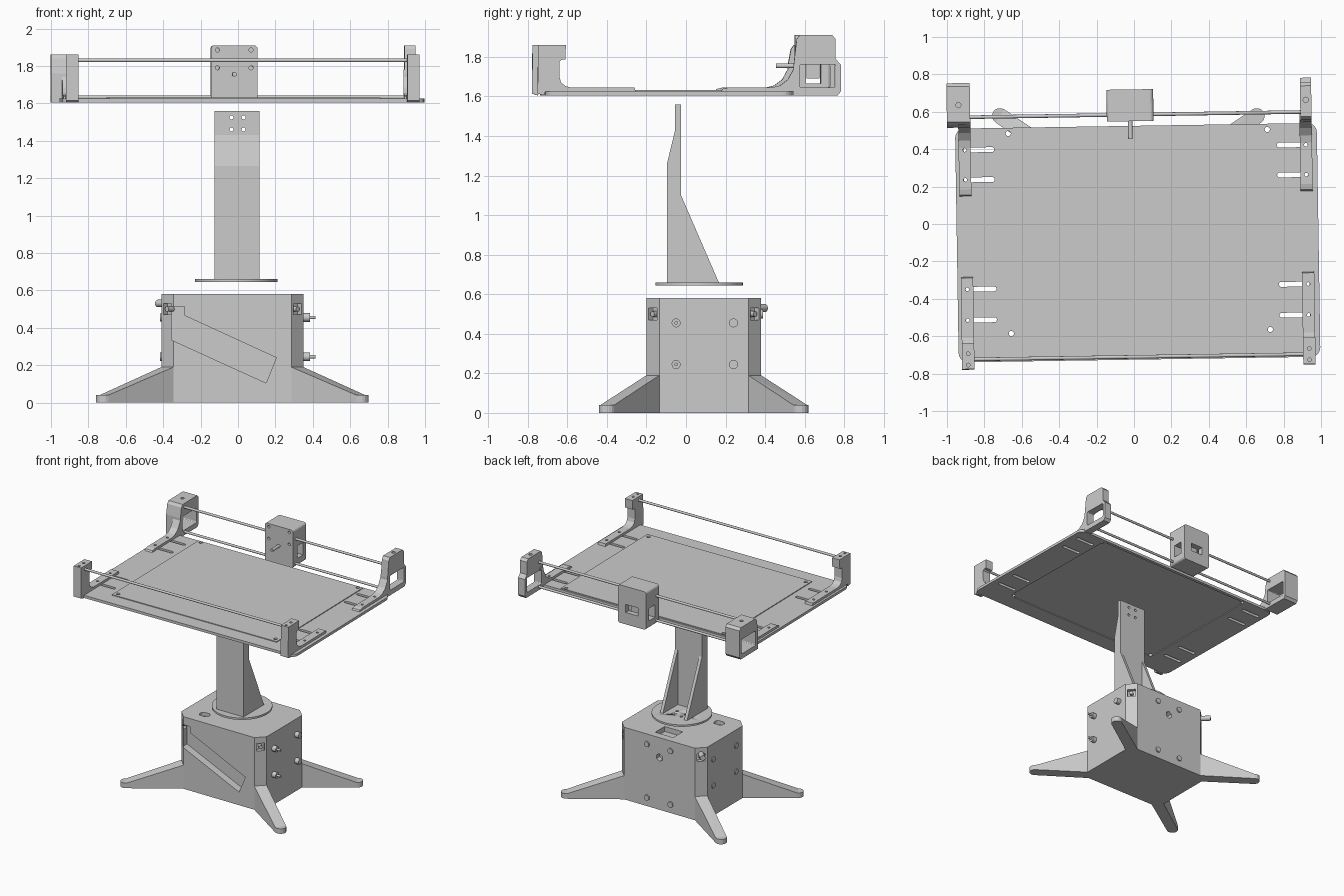
import bpy, bmesh, math
from mathutils import Matrix, Vector

if "Cube" in bpy.data.objects:
    bpy.data.objects.remove(bpy.data.objects["Cube"])

C = bpy.context.scene.collection


def finish(name, bm):
    bmesh.ops.recalc_face_normals(bm, faces=bm.faces)
    me = bpy.data.meshes.new(name)
    bm.to_mesh(me)
    bm.free()
    ob = bpy.data.objects.new(name, me)
    C.objects.link(ob)
    return ob


def prism(name, pts, a, b, axis='Z'):
    """Extrude a 2D outline from a to b along an axis (X: pts=(y,z), Y: (x,z), Z: (x,y))."""
    put = {'X': lambda p, t: (t, p[0], p[1]), 'Y': lambda p, t: (p[0], t, p[1]),
           'Z': lambda p, t: (p[0], p[1], t)}[axis]
    bm = bmesh.new()
    lo = [bm.verts.new(put(p, a)) for p in pts]
    hi = [bm.verts.new(put(p, b)) for p in pts]
    n = len(pts)
    bm.faces.new(lo)
    bm.faces.new(hi)
    for i in range(n):
        bm.faces.new((lo[i], lo[(i + 1) % n], hi[(i + 1) % n], hi[i]))
    return finish(name, bm)


def rrect(x0, x1, y0, y1, r, n=5):
    out = []
    for k, (cx, cy) in enumerate(((x1 - r, y1 - r), (x0 + r, y1 - r), (x0 + r, y0 + r), (x1 - r, y0 + r))):
        for i in range(n + 1):
            t = math.pi / 2 * (k + i / n)
            out.append((cx + r * math.cos(t), cy + r * math.sin(t)))
    return out


def box(name, x0, x1, y0, y1, z0, z1):
    return prism(name, [(x0, y0), (x1, y0), (x1, y1), (x0, y1)], z0, z1)


def rod(name, p, q, r, n=20):
    p, q = Vector(p), Vector(q)
    m = Matrix.Translation((p + q) / 2) @ (q - p).to_track_quat('Z', 'Y').to_matrix().to_4x4()
    bm = bmesh.new()
    bmesh.ops.create_cone(bm, cap_ends=True, segments=n, radius1=r, radius2=r, depth=(q - p).length, matrix=m)
    ob = finish(name, bm)
    for f in ob.data.polygons:
        f.use_smooth = len(f.vertices) == 4
    ob.data.set_sharp_from_angle(angle=math.radians(40))
    return ob


def boolean(ob, others, op='DIFFERENCE'):
    for c in others:
        m = ob.modifiers.new('b', 'BOOLEAN')
        m.operation, m.object, m.solver = op, c, 'EXACT'
        bpy.context.view_layer.update()
        me = bpy.data.meshes.new_from_object(ob.evaluated_get(bpy.context.evaluated_depsgraph_get()))
        ob.modifiers.clear()
        ob.data = me
        bpy.data.objects.remove(c)
    return ob


# ---------- base housing: chamfered box with slanted front recess ----------
BX, BY, HX, HY, CH = -0.03, 0.09, 0.38, 0.29, 0.065
outline = [(HX, CH - HY), (HX, HY - CH), (HX - CH, HY), (CH - HX, HY),
           (-HX, HY - CH), (-HX, CH - HY), (CH - HX, -HY), (HX - CH, -HY)]
base = prism("base_housing", [(BX + x, BY + y) for x, y in outline], 0, 0.58)
ramp = [(-0.355, 0.515), (-0.285, 0.515), (-0.285, 0.465), (0.205, 0.24), (0.15, 0.105), (-0.355, 0.335)]
cuts = [prism("cut", ramp, -0.3, -0.14, 'Y'),
        prism("cut", rrect(-0.28, -0.20, -0.11, -0.05, 0.025), 0.55, 0.7),
        box("cut", -0.11, 0.05, 0.2, 0.32, 0.54, 0.7),
        rod("cut", (-0.03, 0.34, 0.42), (-0.03, 0.5, 0.42), 0.03, 6)]
CORNERS = [(sx, sy) for sx in (-1, 1) for sy in (-1, 1)]
for sx, sy in CORNERS:  # pockets near the top of each chamfered corner
    a = Vector((BX + sx * (HX - CH / 2), BY + sy * (HY - CH / 2), 0))
    d = Vector((sx, sy, 0)).normalized()
    t = Vector((-d.y, d.x, 0))
    q = [a + d * u + t * v for u, v in ((-0.03, -0.03), (0.05, -0.03), (0.05, 0.03), (-0.03, 0.03))]
    cuts.append(prism("cut", [(p.x, p.y) for p in q], 0.47, 0.53))
boolean(base, cuts)

# ---------- four splayed feet ----------
for i, (sx, sy) in enumerate(CORNERS):
    bm = bmesh.new()
    d = Vector((0.37, 0.25)).normalized()
    t = Vector((-d.y, d.x))
    tip = Vector((0.72, 0.51)) - d * 0.04
    arc = [tip + d * 0.042 * math.sin(k) - t * 0.042 * math.cos(k)
           for k in [math.pi * j / 8 for j in range(9)]]
    plan = [((0.30, 0.20), 0.215), ((HX, HY - CH), 0.19)] + [(p, 0.04) for p in arc] + [((HX - CH, HY), 0.19)]
    rings = []
    for top in (0, 1):
        rings.append([bm.verts.new((BX + sx * p[0], BY + sy * p[1], h * top)) for p, h in plan])
    n = len(plan)
    bm.faces.new(rings[0])
    bmesh.ops.triangulate(bm, faces=[bm.faces.new(rings[1])])
    for k in range(n):
        bm.faces.new((rings[0][k], rings[0][(k + 1) % n], rings[1][(k + 1) % n], rings[1][k]))
    finish(f"foot_{i}", bm)

# ---------- screws on the housing ----------
for y in (-0.05, 0.24):
    for z in (0.245, 0.455):
        rod("right_nut", (0.34, y, z), (0.385, y, z), 0.023, 12)
        if y < 0:
            rod("right_pin", (0.34, y, z), (0.415, y, z), 0.009, 12)
        rod("left_screw", (-0.40, y, z), (-0.418, y, z), 0.022)
for x in (-0.13, 0.08):
    for z in (0.07, 0.5):
        rod("back_screw", (x, 0.37, z), (x, 0.39, z), 0.022)
rod("corner_screw", (-0.35, 0.32, 0.53), (-0.43, 0.40, 0.53), 0.02)
for sx, sy in CORNERS:
    x, y = BX + sx * 0.32, BY + sy * 0.23
    rod("pocket_screw", (x, y, 0.50), (x + sx * 0.03, y + sy * 0.03, 0.50), 0.014, 12)

# ---------- column with round flange and rear gussets ----------
flange = rod("column_flange", (-0.01, 0.066, 0.645), (-0.01, 0.066, 0.66), 0.221, 64)
boolean(flange, [rod("cut", (x, y, 0.6), (x, y, 0.7), 0.011, 12) for x in (-0.05, 0.03) for y in (0.07, 0.13)])
col = prism("column", [(-0.095, 0.655), (-0.025, 0.655), (-0.025, 1.56), (-0.055, 1.56),
                       (-0.055, 1.43), (-0.095, 1.265)], -0.125, 0.115, 'X')
boolean(col, [rod("cut", (x, -0.2, z), (x, 0.1, z), 0.011, 12) for x in (-0.035, 0.03) for z in (1.46, 1.525)])
for x in (-0.125, 0.09):
    prism("column_gusset", [(-0.05, 0.655), (0.168, 0.655), (-0.025, 1.1), (-0.05, 1.1)], x, x + 0.025, 'X')

# ---------- tray assembly (turned slightly about z at the end) ----------
SLOTS = (0.41, 0.25, -0.335, -0.5)
MX = 0.016  # middle between left and right brackets
tray = prism("tray_plate", rrect(-0.947, 0.987, -0.725, 0.525, 0.05), 1.605, 1.626)
cuts = [prism("cut", rrect(-0.68, 0.745, -0.59, 0.50, 0.05), 1.5, 1.611)]
for y in SLOTS:
    for s in (-1, 1):
        a, b = sorted((MX + s * 0.755, MX + s * 0.92))
        cuts.append(prism("cut", rrect(a, b, y - 0.013, y + 0.013, 0.0129), 1.5, 1.7))
holes = [(x, y) for x in (-0.663, 0.722) for y in (-0.575, 0.495)]
cuts += [rod("cut", (x, y, 1.5), (x, y, 1.7), 0.014, 16) for x, y in holes]
boolean(tray, cuts)
sheet = box("tray_sheet", -0.695, 0.755, -0.61, 0.515, 1.626, 1.632)
boolean(sheet, [rod("cut", (x, y, 1.5), (x, y, 1.7), 0.014, 16) for x, y in holes])
group = [tray, sheet]

# front rod brackets
front = [(-0.762, 1.86), (-0.765, 1.615), (-0.735, 1.605), (-0.725, 1.626), (-0.27, 1.626), (-0.275, 1.645),
         (-0.595, 1.645), (-0.625, 1.652), (-0.647, 1.672), (-0.655, 1.70), (-0.655, 1.775),
         (-0.645, 1.785), (-0.625, 1.787), (-0.622, 1.86)]
for side, s in (("left", -1), ("right", 1)):
    x = MX + s * 0.912
    ob = prism(side + "_front_bracket", front, x - 0.033, x + 0.033, 'X')
    pts = [(x, y, 1.6) for y in SLOTS[2:]] + [(x, -0.68, 1.83), (x, -0.74, 1.83)]
    boolean(ob, [rod("cut", p, (p[0], p[1], p[2] + 0.1), 0.01, 12) for p in pts])
    group.append(ob)


# rear brackets: foot plus windowed body
def rear(name, fx0, fx1, x0, x1, top, upper):
    foot = prism(name, [(0.163, 1.626), (0.58, 1.626), (0.58, 1.78), (0.54, 1.78), (0.53, 1.74), (0.50, 1.685),
                        (0.46, 1.655), (0.42, 1.645), (0.20, 1.645), (0.17, 1.638)], fx0, fx1, 'X')
    body = prism("body", [(0.53, 1.605), (0.752, 1.605), (0.768, 1.625)] + upper +
                 [(0.56, top), (0.545, top - 0.02), (0.53, 1.76)], x0, x1, 'X')
    boolean(body, [prism("cut", rrect(0.56, 0.742, 1.645, 1.762, 0.01), -2, 2, 'X')] +
            [rod("cut", (xx, 0.65, top - 0.04), (xx, 0.65, top + 0.1), 0.014, 12) for xx in ((x0 + x1) / 2,)])
    boolean(foot, [prism("cut", rrect(0.56, 0.742, 1.645, 1.762, 0.01), -2, 2, 'X')] +
            [rod("cut", ((fx0 + fx1) / 2, y, 1.6), ((fx0 + fx1) / 2, y, 1.7), 0.01, 12) for y in SLOTS[:2]])
    body.name = name + "_body"
    group.extend((foot, body))


rear("left_rear_bracket", -0.93, -0.865, -0.99, -0.865, 1.86, [(0.768, 1.84), (0.75, 1.86)])
rear("right_rear_bracket", 0.895, 0.96, 0.90, 0.96, 1.91, [(0.768, 1.76), (0.742, 1.79), (0.742, 1.89), (0.725, 1.91)])

# guide rods
for name, y, z in (("front_rod", -0.71, 1.83), ("rear_upper_rod", 0.585, 1.83), ("rear_lower_rod", 0.585, 1.632)):
    group.append(rod(name, (-0.90, y, z), (0.92, y, z), 0.0095))

# sliding carriage on the rear rods
carriage = prism("carriage", rrect(-0.135, 0.115, 1.605, 1.91, 0.02), 0.55, 0.72, 'Y')
cuts = [box("cut", -1, 1, 0.605, 0.68, 1.665, 1.765),
        box("cut", -0.065, 0.045, 0.62, 0.8, 1.70, 1.765)]
cuts += [rod("cut", (x, 0.5, z), (x, 0.58, z), 0.011, 12) for x in (-0.10, 0.08) for z in (1.79, 1.885)]
boolean(carriage, cuts)
group += [carriage,
          box("carriage_motor", -0.05, 0.03, 0.61, 0.675, 1.69, 1.77),
          rod("carriage_shaft", (-0.01, 0.60, 1.755), (-0.01, 0.455, 1.755), 0.012)]

turn = Matrix.Translation((0.02, -0.1, 0)) @ Matrix.Rotation(0.0157, 4, 'Z') @ Matrix.Translation((-0.02, 0.1, 0))
for ob in group:
    ob.data.transform(turn)
